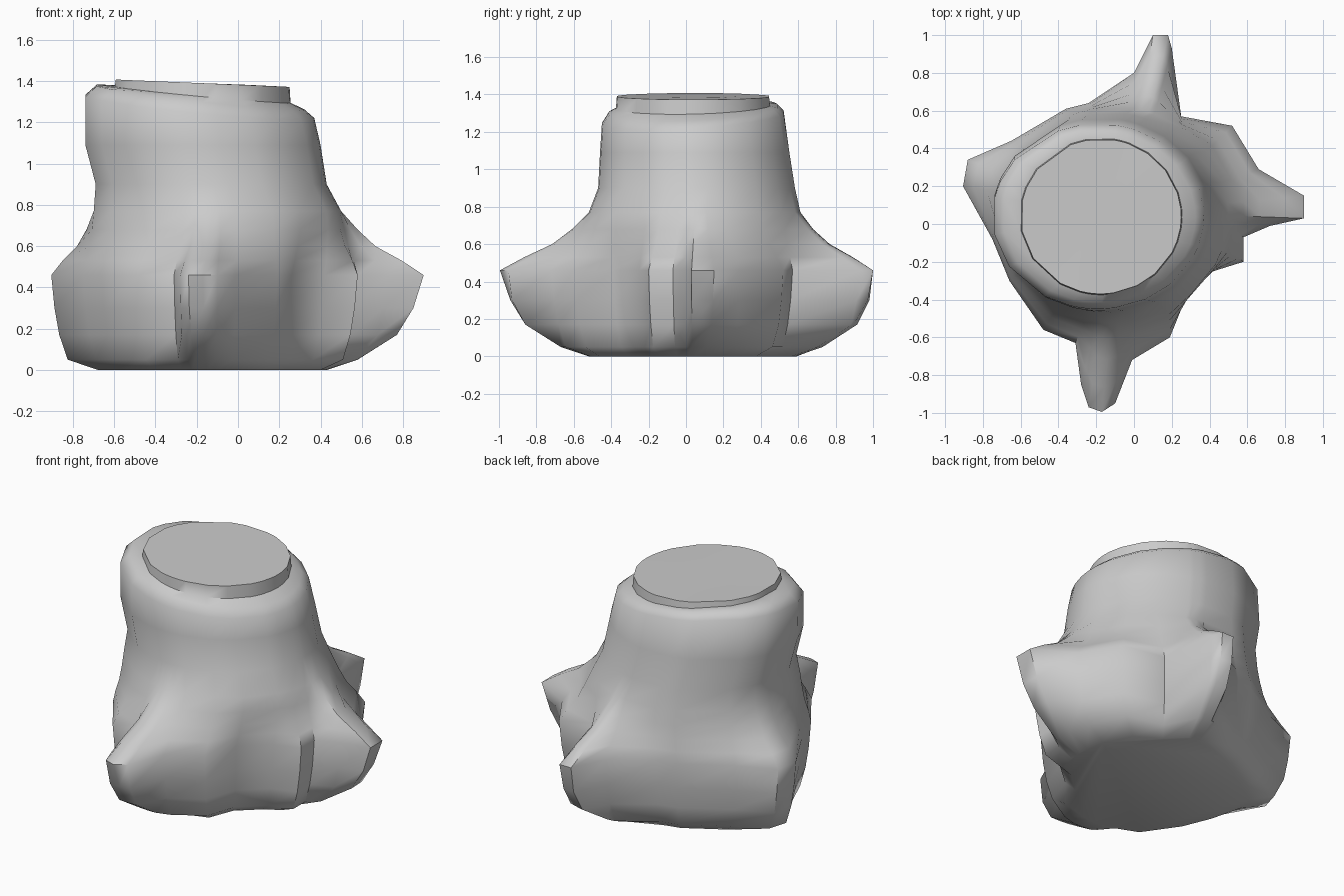
import bpy, bmesh, math

if "Cube" in bpy.data.objects:
    bpy.data.objects.remove(bpy.data.objects["Cube"])

# Plan outline of the flared base with its four root tips (about z = 0.45)
OUTLINE = [(.90, .15), (.66, .29), (.52, .52), (.25, .57), (.20, .93), (.18, 1.0), (.10, 1.0),
           (0, .80), (-.24, .64), (-.36, .61), (-.65, .44), (-.88, .34), (-.905, .20),
           (-.75, -.08), (-.66, -.30), (-.48, -.56), (-.31, -.63), (-.28, -.85),
           (-.24, -.97), (-.17, -.995), (-.10, -.95), (-.01, -.72), (.19, -.60),
           (.26, -.39), (.42, -.25), (.58, -.20), (.58, -.07), (.72, -.01), (.90, .03)]
CX, CY = -.13, .04
POLAR = [(math.atan2(y - CY, x - CX), math.hypot(x - CX, y - CY)) for x, y in OUTLINE]


def base_ring(z, scale, cap):
    """Outline pulled in, with the root tips cut back to a maximum radius."""
    ring = []
    for a, r in POLAR:
        q = min(r * scale, cap)
        ring.append((CX + q * math.cos(a), CY + q * math.sin(a), z))
    return ring


def trunk_ring(z, cx, cy, rx, ry, w=0.0, lean=0.0, tilt=0.0):
    """Trunk ellipse blended by w towards the root outline."""
    ring = []
    for (a, r), (ox, oy) in zip(POLAR, OUTLINE):
        c, s = math.cos(a), math.sin(a)
        x, y = cx + rx * c, cy + ry * s
        ring.append((x + (ox - x) * w, y + (oy - y) * w, z + lean * c + tilt * s))
    return ring


rings = [
    # underside and root flare
    base_ring(0, .80, .56), base_ring(.05, .90, .71), base_ring(.17, .95, .90),
    base_ring(.30, .98, .98), base_ring(.46, 1, 2),
    # roots running up into the trunk
    trunk_ring(.53, -.10, .05, .62, .58, .72),
    trunk_ring(.60, -.10, .05, .61, .58, .40),
    trunk_ring(.68, -.10, .05, .61, .575, .18),
    trunk_ring(.77, -.105, .05, .605, .57),
    trunk_ring(.90, -.135, .06, .565, .53),
    trunk_ring(1.09, -.175, .05, .575, .51),
    # bark rim, step and cut face
    trunk_ring(1.275, -.19, .04, .56, .49, lean=-.055, tilt=.03),
    trunk_ring(1.32, -.185, .04, .51, .455, lean=-.06, tilt=.02),
    trunk_ring(1.335, -.175, .04, .43, .415, lean=-.04, tilt=.01),
    trunk_ring(1.39, -.175, .04, .425, .41, lean=-.018),
    trunk_ring(1.39, -.175, .04, .22, .21, lean=-.008),
]

# Loft the rings into one closed stump
bm = bmesh.new()
loops = [[bm.verts.new(p) for p in ring] for ring in rings]
n = len(OUTLINE)
for lo, hi in zip(loops, loops[1:]):
    for i in range(n):
        j = (i + 1) % n
        bm.faces.new((lo[i], lo[j], hi[j], hi[i]))
bm.faces.new(loops[0][::-1])
bm.faces.new(loops[-1])
bmesh.ops.recalc_face_normals(bm, faces=bm.faces)
mesh = bpy.data.meshes.new("tree_stump")
bm.to_mesh(mesh)
bm.free()
stump = bpy.data.objects.new("tree_stump", mesh)
bpy.context.collection.objects.link(stump)
bpy.context.view_layer.objects.active = stump
stump.select_set(True)
bpy.ops.object.shade_smooth_by_angle(angle=math.radians(50))
